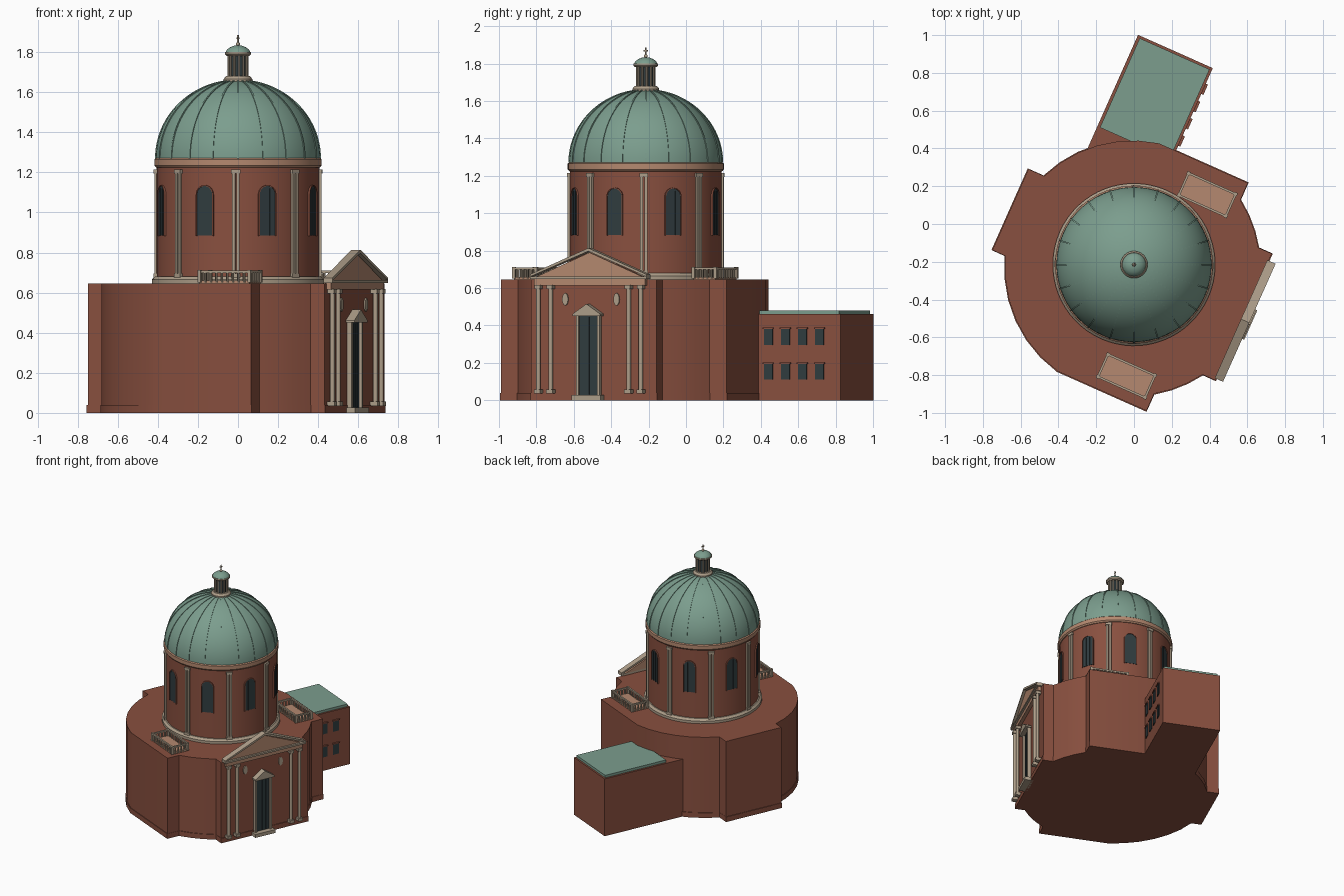
import bpy, bmesh
from math import sin, cos, pi, radians
from mathutils import Matrix, Vector

if "Cube" in bpy.data.objects:
    bpy.data.objects.remove(bpy.data.objects["Cube"])

# local frame: +x = entrance facade direction, origin = dome axis
M = Matrix.Translation((0, -0.215, 0)) @ Matrix.Rotation(radians(-24), 4, 'Z')


def mat(name, rgb):
    m = bpy.data.materials.new(name)
    m.diffuse_color = (*rgb, 1)
    m.use_nodes = True
    m.node_tree.nodes["Principled BSDF"].inputs["Base Color"].default_value = m.diffuse_color
    return m


RED = mat("brick", (.25, .08, .05))
GREEN = mat("copper", (.2, .34, .27))
TAN = mat("tan_stone", (.46, .25, .16))
STONE = mat("pale_stone", (.42, .34, .25))
DARK = mat("dark_glass", (.03, .045, .05))


def finish(name, bm, material, smooth=True):
    bmesh.ops.recalc_face_normals(bm, faces=bm.faces)
    me = bpy.data.meshes.new(name)
    bm.to_mesh(me)
    bm.free()
    me.materials.append(material)
    ob = bpy.data.objects.new(name, me)
    bpy.context.collection.objects.link(ob)
    ob.matrix_world = M
    if smooth:
        bpy.ops.object.select_all(action='DESELECT')
        ob.select_set(True)
        bpy.context.view_layer.objects.active = ob
        bpy.ops.object.shade_smooth_by_angle(angle=radians(30))
    return ob


def prism(bm, pts, vec, rot=0):
    R = Matrix.Rotation(rot, 3, 'Z')
    a = [bm.verts.new(R @ Vector(p)) for p in pts]
    b = [bm.verts.new(R @ (Vector(p) + Vector(vec))) for p in pts]
    bm.faces.new(a)
    bm.faces.new(b[::-1])
    for i in range(len(a)):
        j = (i + 1) % len(a)
        bm.faces.new((a[i], b[i], b[j], a[j]))


def box(bm, x, y, z, rot=0):
    prism(bm, [(x[0], y[0], z[0]), (x[1], y[0], z[0]), (x[1], y[1], z[0]), (x[0], y[1], z[0])],
          (0, 0, z[1] - z[0]), rot)


def post(bm, x, y, z0, z1, r, segs=10):
    bmesh.ops.create_cone(bm, cap_ends=True, segments=segs, radius1=r, radius2=r, depth=z1 - z0,
                          matrix=Matrix.Translation((x, y, (z0 + z1) / 2)))


def lathe(name, prof, material, segs=64):
    bm = bmesh.new()
    vs = [bm.verts.new((r, 0, z)) for r, z in prof]
    es = [bm.edges.new(p) for p in zip(vs, vs[1:])]
    bmesh.ops.spin(bm, geom=vs + es, axis=(0, 0, 1), cent=(0, 0, 0), angle=2 * pi, steps=segs)
    bmesh.ops.remove_doubles(bm, verts=bm.verts, dist=1e-5)
    return finish(name, bm, material)


# main body: round plan with four projecting blocks
BY, BR = -.02, .675


def arc(a0, a1, n):
    return [(BR * cos(radians(a0 + (a1 - a0) * i / n)), BY + BR * sin(radians(a0 + (a1 - a0) * i / n)))
            for i in range(n + 1)]


plan = ([(.643, -.385), (.643, .35)] + arc(33.2, 56.2, 3) + [(.375, .64)] + arc(102, 157.8, 6)
        + [(-.716, .235), (-.716, -.235)] + arc(198.6, 258, 6) + [(.375, -.68)] + arc(-56.2, -32.7, 3))
bm = bmesh.new()
prism(bm, [(x, y, 0) for x, y in plan], (0, 0, .645))
finish("main_body", bm, RED)
bm = bmesh.new()
prism(bm, [(x * 1.007, y * 1.007, 0) for x, y in plan], (0, 0, .04))
finish("plinth", bm, RED)

# rear wing, its roof and windows
bm = bmesh.new()
box(bm, (-.475, -.042), (.3, 1.12), (0, .46))
finish("wing", bm, RED, False)
bm = bmesh.new()
box(bm, (-.46, -.055), (.59, 1.107), (.45, .48))
finish("wing_roof", bm, GREEN, False)
glass, sills = bmesh.new(), bmesh.new()
for v in (.70, .80, .90, 1.0):
    for z in (.11, .295):
        box(glass, (-.06, -.037), (v - .025, v + .025), (z, z + .085))
        box(sills, (-.06, -.03), (v - .03, v + .03), (z + .085, z + .093))
finish("wing_windows", glass, DARK, False)
finish("wing_window_lintels", sills, RED, False)

# drum, rings and dome
lathe("drum", [(0, .64), (.406, .64), (.406, 1.24), (0, 1.24)], RED)
lathe("drum_base_ring", [(.39, .64), (.43, .64), (.43, .665), (.415, .68), (.39, .68)], STONE)
lathe("drum_cornice", [(.39, 1.22), (.41, 1.225), (.418, 1.235), (.418, 1.265), (.405, 1.275), (0, 1.275)], TAN)
ell = [(cos(i * pi / 48), sin(i * pi / 48)) for i in range(25)]
lathe("dome", [(.41 * c, 1.27 + .39 * s) for c, s in ell], GREEN, 80)
bm = bmesh.new()
for k in range(20):
    outer = [(.414 * c, -.004, 1.27 + .394 * s) for c, s in ell[:23]]
    inner = [(.4 * c, -.004, 1.27 + .38 * s) for c, s in ell[:23]]
    prism(bm, outer + inner[::-1], (0, .008, 0), radians(6 + k * 18))
finish("dome_ribs", bm, GREEN, False)


# drum windows and paired pilasters
def arch(w, z0, zs, x):
    return [(x, -w, z0)] + [(x, -w * cos(i * pi / 12), zs + w * sin(i * pi / 12)) for i in range(13)] + [(x, w, z0)]


glass, frames, pil = bmesh.new(), bmesh.new(), bmesh.new()
for k in range(8):
    a = k * pi / 4
    prism(glass, arch(.042, .885, 1.09, .39), (.018, 0, 0), a)
    prism(frames, arch(.047, .882, 1.09, .39) + arch(.042, .882, 1.09, .39)[::-1], (.023, 0, 0), a)
    for v in (-.014, .014):
        box(glass, (.4, .411), (v - .002, v + .002), (.885, 1.12), a)
    a += pi / 8
    for s in (-.011, .011):
        box(pil, (.39, .417), (s - .008, s + .008), (.69, 1.2), a)
    box(pil, (.39, .42), (-.023, .023), (.675, .695), a)
    box(pil, (.39, .42), (-.023, .023), (1.195, 1.215), a)
finish("drum_windows", glass, DARK, False)
finish("drum_window_frames", frames, RED, False)
finish("drum_pilasters", pil, STONE, False)

# lantern with columns, cap and finial
lathe("lantern_base", [(0, 1.64), (.072, 1.645), (.072, 1.665), (.06, 1.68), (0, 1.68)], STONE, 32)
lathe("lantern_core", [(0, 1.67), (.043, 1.67), (.043, 1.79), (0, 1.79)], DARK, 24)
bm = bmesh.new()
for k in range(12):
    a = k * pi / 6
    post(bm, .047 * cos(a), .047 * sin(a), 1.675, 1.79, .006, 8)
finish("lantern_columns", bm, STONE)
lathe("lantern_ring", [(0, 1.782), (.058, 1.782), (.066, 1.79), (.066, 1.8), (0, 1.803)], STONE, 32)
lathe("lantern_cap", [(.062, 1.8), (.056, 1.812), (.04, 1.824), (.02, 1.832), (0, 1.834)], GREEN, 32)
bm = bmesh.new()
bmesh.ops.create_uvsphere(bm, u_segments=12, v_segments=8, radius=.01, matrix=Matrix.Translation((0, 0, 1.84)))
box(bm, (-.003, .003), (-.003, .003), (1.84, 1.885))
box(bm, (-.003, .003), (-.012, .012), (1.866, 1.872))
finish("finial", bm, STONE)

# two roof terraces with balustrades
floors, rails = bmesh.new(), bmesh.new()
x0, x1 = .067, .34
for y0, y1 in ((.432, .56), (-.62, -.49)):
    box(floors, (x0, x1), (y0, y1), (.64, .66))
    for y in (y0, y1):
        box(rails, (x0 - .006, x1 + .006), (y - .006, y + .006), (.698, .71))
        for i in range(10):
            post(rails, x0 + (x1 - x0) * i / 9, y, .65, .7, .006, 8)
    for x in (x0, x1):
        box(rails, (x - .006, x + .006), (y0, y1), (.698, .71))
        for i in range(1, 5):
            post(rails, x, y0 + (y1 - y0) * i / 5, .65, .7, .006, 8)
        for y in (y0, y1):
            box(rails, (x - .009, x + .009), (y - .009, y + .009), (.65, .712))
finish("terrace_floors", floors, TAN, False)
finish("terrace_balustrades", rails, STONE)

# facade pediment
F = -.033
H = .342
bm = bmesh.new()
prism(bm, [(.635, F - H + .03, .66), (.635, F + H - .03, .66), (.635, F, .79)], (.032, 0, 0))
box(bm, (.635, .668), (F - .325, F + .325), (.615, .65))
finish("tympanum", bm, TAN, False)
bm = bmesh.new()
prism(bm, [(.635, F - H, .66), (.635, F, .797), (.635, F + H, .66), (.635, F + H, .673),
           (.635, F, .814), (.635, F - H, .673)], (.048, 0, 0))
box(bm, (.635, .683), (F - H, F + H), (.648, .662))
finish("pediment_cornice", bm, STONE, False)

# facade columns
bm = bmesh.new()
for v in (-.3, -.228, .228, .3):
    y = F + v
    post(bm, .664, y, .05, .6, .012, 16)
    box(bm, (.64, .682), (y - .018, y + .018), (.035, .058))
    box(bm, (.64, .68), (y - .016, y + .016), (.595, .617))
finish("facade_columns", bm, STONE)

# oval niches
bm = bmesh.new()
for v in (-.15, .15):
    prism(bm, [(.635, F + v + .017 * cos(i * pi / 10), .54 + .033 * sin(i * pi / 10)) for i in range(20)], (.016, 0, 0))
finish("oval_medallions", bm, STONE)

# entrance door, frame, gable and step
D = F - .008
bm = bmesh.new()
box(bm, (.63, .655), (D - .056, D + .056), (.025, .45))
for v in (-.028, 0, .028):
    box(bm, (.64, .659), (D + v - .003, D + v + .003), (.03, .445))
finish("door", bm, DARK, False)
bm = bmesh.new()
for s in (-1, 1):
    c = D + s * .062
    box(bm, (.63, .67), (c - .007, c + .007), (.025, .455))
prism(bm, [(.63, D - .08, .45), (.63, D + .08, .45), (.63, D + .08, .462), (.63, D, .515), (.63, D - .08, .462)],
      (.06, 0, 0))
box(bm, (.63, .695), (D - .085, D + .085), (0, .027))
finish("door_surround", bm, STONE, False)
